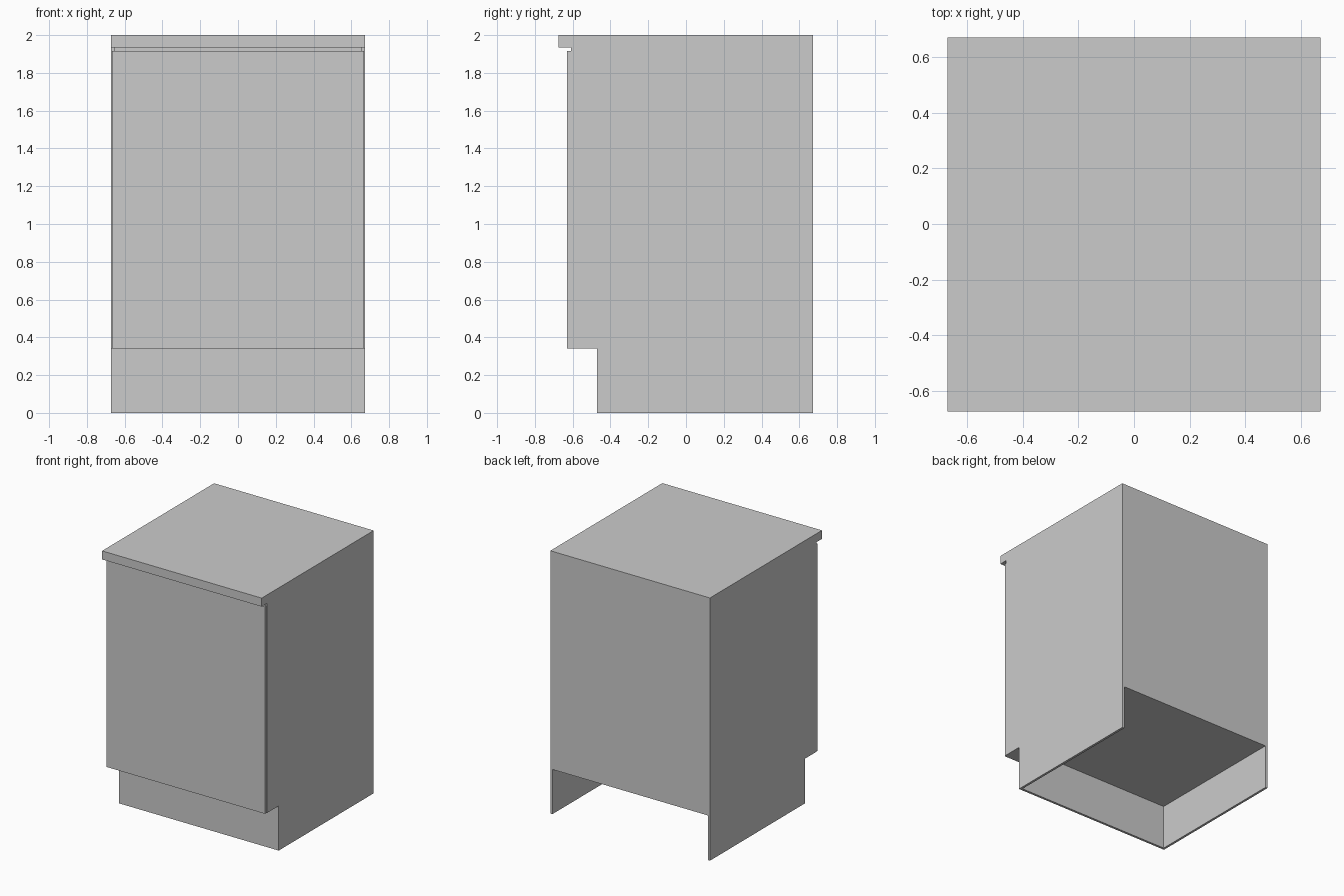
import bpy, bmesh

if "Cube" in bpy.data.objects:
    bpy.data.objects.remove(bpy.data.objects["Cube"])

W, BACK, TOP = 0.672, 0.672, 2.0    # half width, rear plane, overall height
T = 0.018                           # panel thickness
KICK_Y, KICK_Z = -0.47, 0.34        # toe-kick recess
FRONT, UNDER = -0.61, 1.935         # carcass front, worktop underside


def finish(name, bm):
    bmesh.ops.recalc_face_normals(bm, faces=bm.faces[:])
    mesh = bpy.data.meshes.new(name)
    bm.to_mesh(mesh)
    bm.free()
    obj = bpy.data.objects.new(name, mesh)
    bpy.context.collection.objects.link(obj)
    return obj


def box(name, x, y, z):
    bm = bmesh.new()
    bmesh.ops.create_cube(bm, size=1)
    for v in bm.verts:
        for i, (lo, hi) in enumerate((x, y, z)):
            v.co[i] = hi if v.co[i] > 0 else lo
    return finish(name, bm)


def side_panel(name, x0, x1):
    # Side outline with the notch for the toe kick
    outline = [(KICK_Y, 0), (BACK, 0), (BACK, UNDER), (FRONT, UNDER),
               (FRONT, KICK_Z), (KICK_Y, KICK_Z)]
    bm = bmesh.new()
    face = bm.faces.new([bm.verts.new((x0, y, z)) for y, z in outline])
    ext = bmesh.ops.extrude_face_region(bm, geom=[face])
    for v in ext["geom"]:
        if isinstance(v, bmesh.types.BMVert):
            v.co.x = x1
    return finish(name, bm)


# Worktop, overhanging at the front
box("worktop", (-W, W), (-0.675, BACK), (UNDER, TOP))

# Two notched side panels
side_panel("left_side", -W, -W + T)
side_panel("right_side", W - T, W)

# Panels fitted between the sides
inner = (-W + T, W - T)
box("bottom_panel", inner, (FRONT, BACK - T), (KICK_Z, KICK_Z + T))
box("back_panel", inner, (BACK - T, BACK), (KICK_Z, UNDER))
box("toe_kick", inner, (KICK_Y, KICK_Y + T), (0, KICK_Z))

# Door with a small reveal on every side
box("door", (-W + 0.004, W - 0.004), (-0.63, FRONT), (KICK_Z, 1.915))
